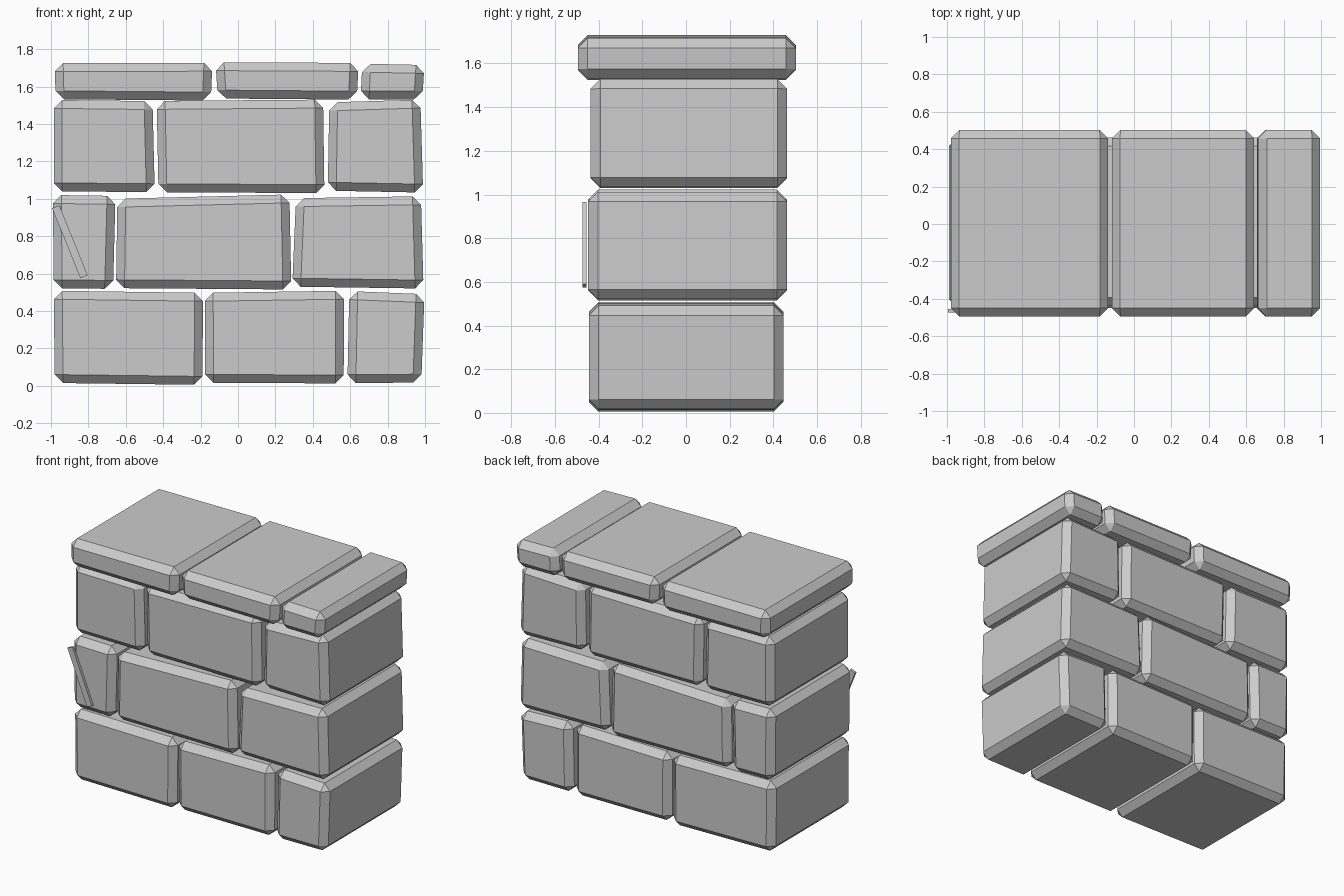
import bpy, bmesh, math
from mathutils import Matrix, Vector

if "Cube" in bpy.data.objects:
    bpy.data.objects.remove(bpy.data.objects["Cube"])

BEVEL = 0.045


def add_object(name, bm):
    bmesh.ops.recalc_face_normals(bm, faces=bm.faces)
    mesh = bpy.data.meshes.new(name)
    bm.to_mesh(mesh)
    bm.free()
    obj = bpy.data.objects.new(name, mesh)
    bpy.context.collection.objects.link(obj)
    return obj


def stone(name, lower, upper, depth):
    """Chamfered block; lower/upper = (left x, left z, right x, right z)."""
    bm = bmesh.new()
    bmesh.ops.create_cube(bm, size=2)
    for v in bm.verts:
        side = upper if v.co.z > 0 else lower
        x, z = side[2:] if v.co.x > 0 else side[:2]
        v.co = Vector((x, depth[1] if v.co.y > 0 else depth[0], z))
    bmesh.ops.bevel(bm, geom=bm.edges[:], offset=BEVEL, offset_type='OFFSET',
                    segments=1, profile=0.5, affect='EDGES', clamp_overlap=True)
    return add_object(name, bm)


# Courses of slightly crooked stones, bottom to top
courses = {
    "bottom_stone": ((-0.445, 0.447), [
        ((-.98, .015, -.19, .005), (-.985, .508, -.187, .497)),
        ((-.175, .015, .565, .013), (-.178, .497, .567, .508)),
        ((.585, .015, .98, .017), (.595, .506, .997, .49))]),
    "middle_stone": ((-0.448, 0.462), [
        ((-.985, .522, -.668, .518), (-.99, 1.02, -.655, 1.015)),
        ((-.652, .522, .285, .515), (-.645, 1.0, .275, 1.023)),
        ((.29, .53, .992, .52), (.31, 1.003, .978, 1.013))]),
    "upper_stone": ((-0.437, 0.463), [
        ((-.985, 1.04, -.445, 1.035), (-.985, 1.528, -.457, 1.522)),
        ((-.425, 1.035, .462, 1.03), (-.435, 1.523, .455, 1.53)),
        ((.48, 1.043, .99, 1.033), (.488, 1.515, .975, 1.53))]),
    "cap_stone": ((-0.495, 0.503), [
        ((-.975, 1.532, -.145, 1.525), (-.98, 1.725, -.137, 1.727)),
        ((-.108, 1.536, .635, 1.53), (-.12, 1.73, .645, 1.726)),
        ((.655, 1.532, .985, 1.53), (.665, 1.722, .997, 1.715))]),
}
for name, (depth, stones) in courses.items():
    for i, (lower, upper) in enumerate(stones):
        stone(f"{name}_{i + 1}", lower, upper, depth)

# Thin slanted strip in front of the left middle stone
bm = bmesh.new()
bmesh.ops.create_cube(bm, size=1, matrix=(
    Matrix.Translation((-.899, -.464, .77))
    @ Matrix.Rotation(math.radians(-22), 4, 'Y')
    @ Matrix.Diagonal((.042, .018, .403, 1))))
add_object("crack_strip", bm)
